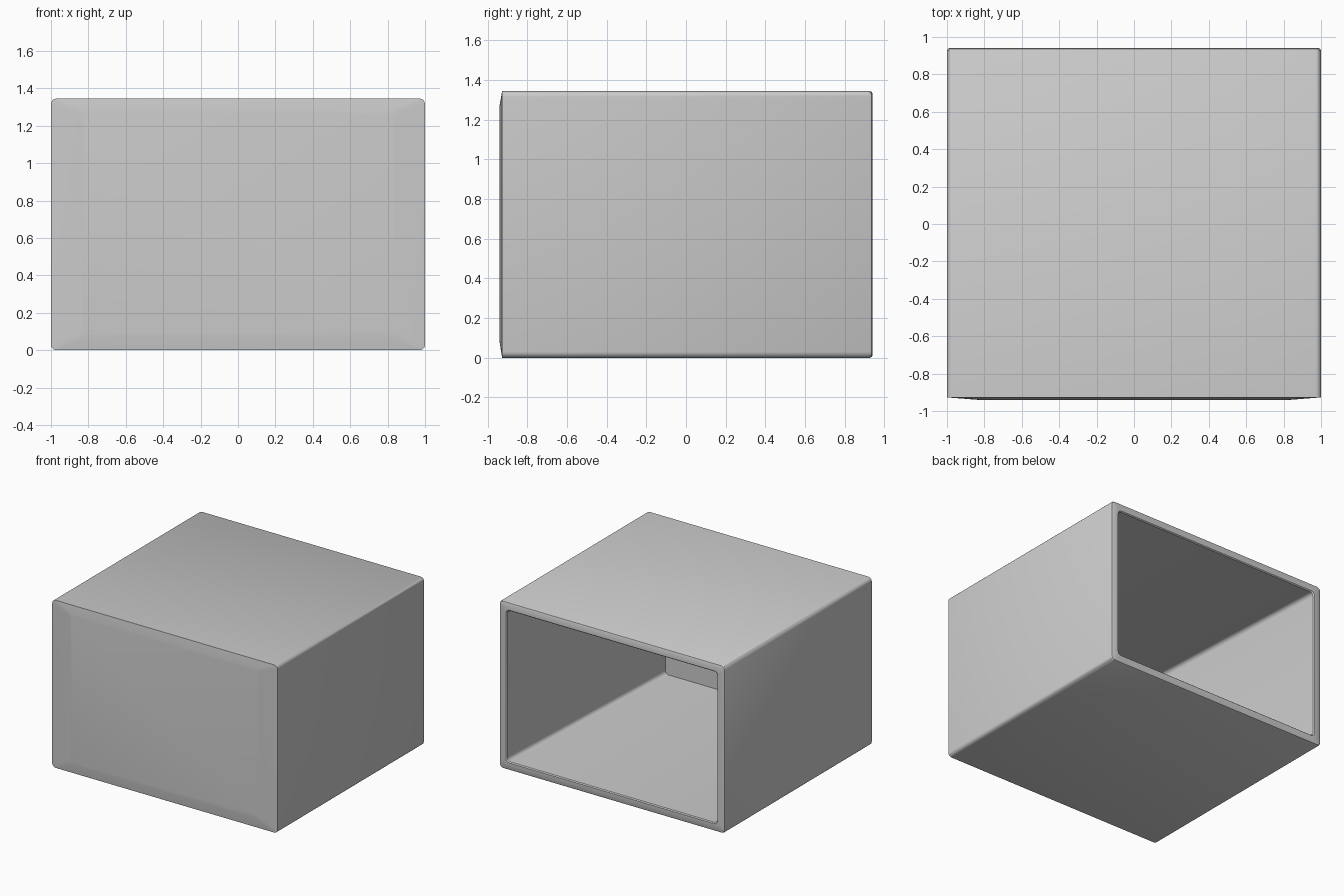
import bpy, bmesh, math

if "Cube" in bpy.data.objects:
    bpy.data.objects.remove(bpy.data.objects["Cube"])

HEIGHT = 1.345


def rounded_ring(bm, half_w, z0, z1, y, r, steps=5):
    """Rounded rectangle of vertices in an XZ plane."""
    ring = []
    centres = [(half_w - r, z1 - r), (-half_w + r, z1 - r),
               (-half_w + r, z0 + r), (half_w - r, z0 + r)]
    for i, (cx, cz) in enumerate(centres):
        for s in range(steps + 1):
            a = math.radians(90 * (i + s / steps))
            ring.append(bm.verts.new((cx + r * math.cos(a), y, cz + r * math.sin(a))))
    return ring


def loft(name, sections):
    """Skin a row of rounded rectangles and cap both ends."""
    bm = bmesh.new()
    rings = [rounded_ring(bm, *s) for s in sections]
    n = len(rings[0])
    for a, b in zip(rings, rings[1:]):
        for i in range(n):
            j = (i + 1) % n
            bm.faces.new((a[i], a[j], b[j], b[i]))
    bm.faces.new(rings[0])
    bm.faces.new(rings[-1])
    bmesh.ops.recalc_face_normals(bm, faces=bm.faces)
    mesh = bpy.data.meshes.new(name)
    bm.to_mesh(mesh)
    bm.free()
    obj = bpy.data.objects.new(name, mesh)
    bpy.context.collection.objects.link(obj)
    bpy.context.view_layer.objects.active = obj
    obj.select_set(True)
    bpy.ops.object.shade_smooth_by_angle(angle=math.radians(30))
    return obj


def inset(d, y, r):
    return (1 - d, d, HEIGHT - d, y, r)


# Open-backed casing: front panel, sloped frame, outer walls, back rim, tapering cavity
loft("casing", [
    (0.835, 0.08, 1.272, -0.94, 0.03),
    inset(0.0, -0.927, 0.03),
    inset(0.0, 0.928, 0.03),
    inset(0.004, 0.936, 0.03),
    inset(0.012, 0.94, 0.03),
    inset(0.06, 0.94, 0.03),
    inset(0.067, 0.932, 0.03),
    (0.835, 0.08, 1.272, -0.93, 0.03),
])
